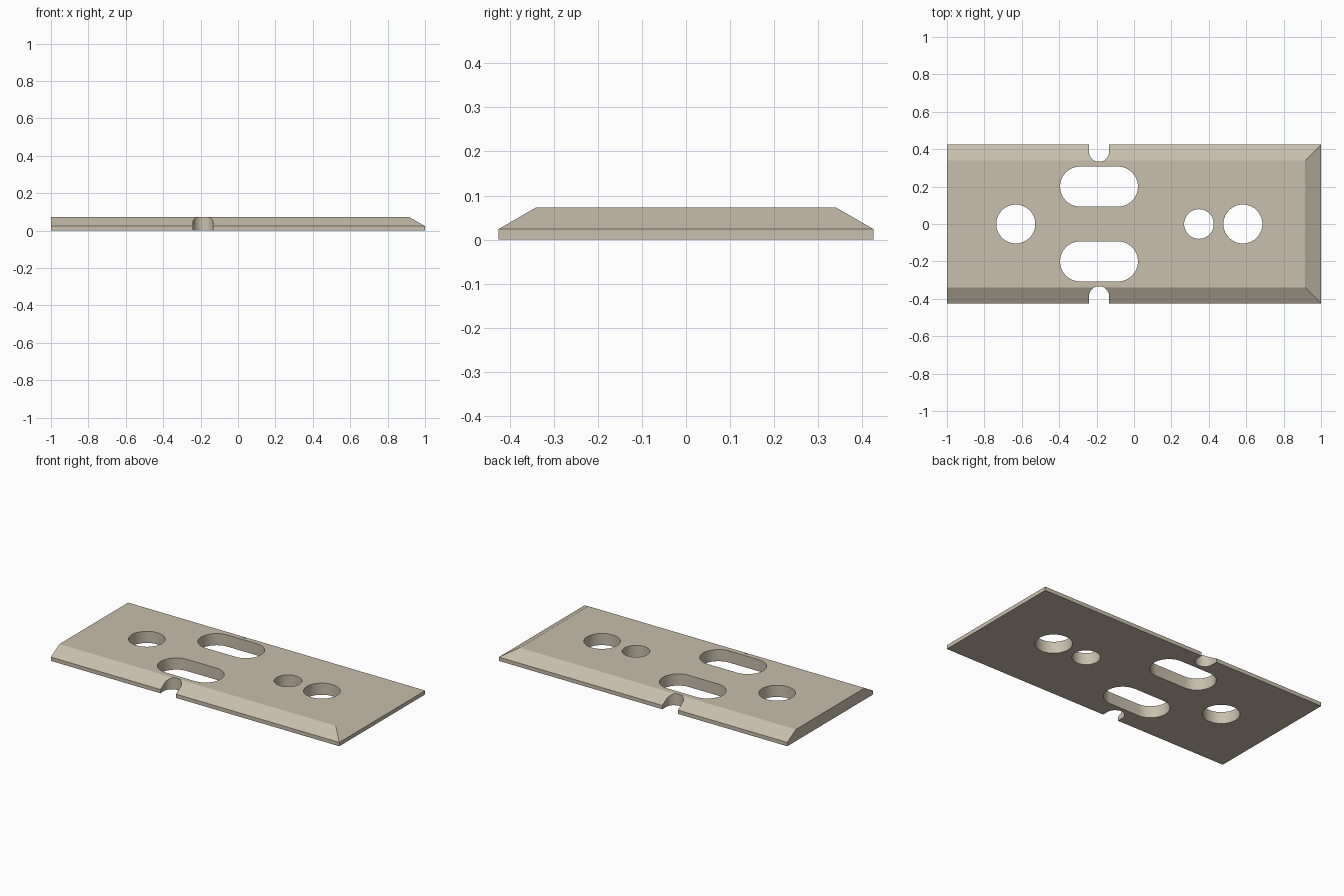
import bpy, bmesh, math

if "Cube" in bpy.data.objects:
    bpy.data.objects.remove(bpy.data.objects["Cube"])

X, Y, H = 1.0, 0.425, 0.073      # half length, half width, thickness
EDGE_Z, INSET = 0.024, 0.085     # height of straight rim, bevel run


def mesh_object(name, bm):
    bmesh.ops.recalc_face_normals(bm, faces=bm.faces)
    me = bpy.data.meshes.new(name)
    bm.to_mesh(me)
    bm.free()
    ob = bpy.data.objects.new(name, me)
    bpy.context.collection.objects.link(ob)
    return ob


def slot_cutter(bm, x, y, r, dx=0.0, dy=0.0, n=64):
    """Upright prism: circle of radius r stretched by half-lengths dx, dy."""
    ring = []
    for i in range(n):
        a = 2 * math.pi * (i + 0.5) / n
        c, s = math.cos(a), math.sin(a)
        ring.append(bm.verts.new((x + r * c + math.copysign(dx, c),
                                  y + r * s + math.copysign(dy, s), -0.1)))
    face = bm.faces.new(ring)
    ext = bmesh.ops.extrude_face_region(bm, geom=[face])
    top = [v for v in ext["geom"] if isinstance(v, bmesh.types.BMVert)]
    bmesh.ops.translate(bm, verts=top, vec=(0, 0, 0.3))


# Plate: three stacked outlines, bevelled on both sides and the +x end
bm = bmesh.new()
rings = []
for z, d in ((0, 0), (EDGE_Z, 0), (H, INSET)):
    rings.append([bm.verts.new(p) for p in (
        (-X, -Y + d, z), (X - d, -Y + d, z), (X - d, Y - d, z), (-X, Y - d, z))])
bm.faces.new(rings[0][::-1])
bm.faces.new(rings[2])
for lo, hi in zip(rings, rings[1:]):
    for i in range(4):
        j = (i + 1) % 4
        bm.faces.new((lo[i], lo[j], hi[j], hi[i]))
plate = mesh_object("slotted_plate", bm)

# Cutters: round holes, long slots and edge notches
bm = bmesh.new()
for x, r in ((-0.632, 0.104), (0.582, 0.104), (0.347, 0.079)):
    slot_cutter(bm, x, 0, r)
for side in (-1, 1):
    slot_cutter(bm, -0.187, side * 0.2, 0.107, dx=0.101)
    slot_cutter(bm, -0.187, side * 0.487, 0.054, dy=0.1)
cutter = mesh_object("hole_cutter", bm)
cutter.hide_render = True

# Cut the openings, then discard the cutter
mod = plate.modifiers.new("openings", 'BOOLEAN')
mod.operation = 'DIFFERENCE'
mod.solver = 'EXACT'
mod.object = cutter
bpy.context.view_layer.objects.active = plate
bpy.ops.object.select_all(action='DESELECT')
plate.select_set(True)
bpy.ops.object.modifier_apply(modifier=mod.name)
bpy.data.objects.remove(cutter)

# Smooth hole walls, crisp edges
bpy.ops.object.shade_smooth_by_angle(angle=math.radians(20))

# Sandy tan finish
mat = bpy.data.materials.new("tan_finish")
mat.diffuse_color = (0.58, 0.52, 0.41, 1)
mat.use_nodes = True
mat.node_tree.nodes["Principled BSDF"].inputs["Base Color"].default_value = mat.diffuse_color
plate.data.materials.clear()
plate.data.materials.append(mat)
